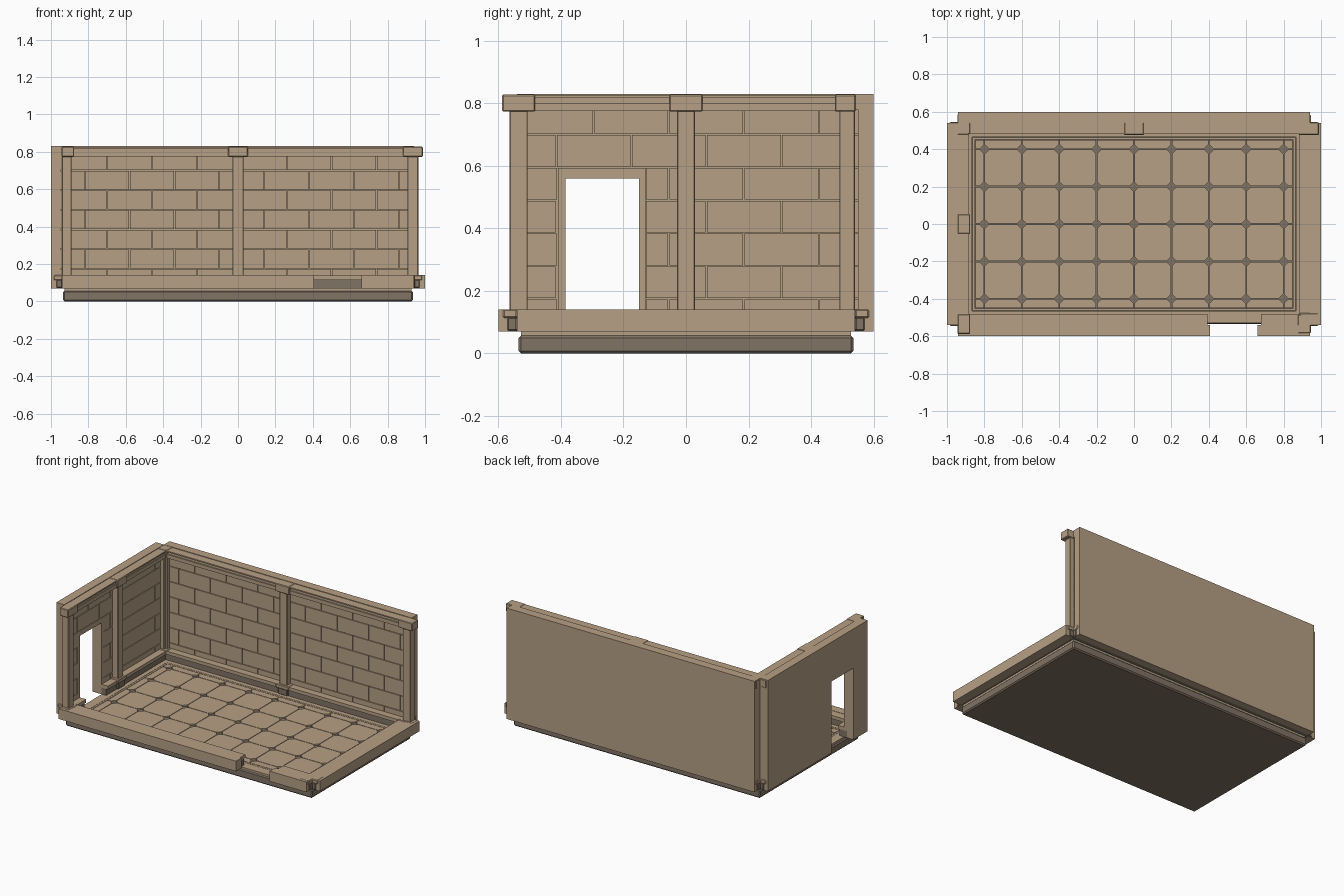
import bpy, bmesh
from mathutils import Matrix

if "Cube" in bpy.data.objects:
    bpy.data.objects.remove(bpy.data.objects["Cube"])


def material(name, rgb):
    m = bpy.data.materials.new(name)
    m.diffuse_color = (*rgb, 1)
    m.use_nodes = True
    m.node_tree.nodes["Principled BSDF"].inputs["Base Color"].default_value = m.diffuse_color
    return m


TAN = material("tan stone", (0.47, 0.353, 0.235))
DARK = material("grey brown stone", (0.222, 0.172, 0.13))


def finish(name, bm, mat, bevel=0):
    bmesh.ops.recalc_face_normals(bm, faces=bm.faces)
    me = bpy.data.meshes.new(name)
    bm.to_mesh(me)
    bm.free()
    me.materials.append(mat)
    ob = bpy.data.objects.new(name, me)
    bpy.context.collection.objects.link(ob)
    if bevel:
        b = ob.modifiers.new("bevel", 'BEVEL')
        b.width, b.segments = bevel, 1
    return ob


def boxes(name, items, mat=TAN, bevel=0):
    """One object from boxes given as (x0, x1, y0, y1, z0, z1)."""
    bm = bmesh.new()
    for x0, x1, y0, y1, z0, z1 in items:
        size = Matrix.Diagonal((x1 - x0, y1 - y0, z1 - z0, 1))
        place = Matrix.Translation(((x0 + x1) / 2, (y0 + y1) / 2, (z0 + z1) / 2))
        bmesh.ops.create_cube(bm, size=1, matrix=place @ size)
    return finish(name, bm, mat, bevel)


# Each side maps (u along, d inward from the outer face, z) to a box
SIDES = {
    "back": lambda u0, u1, d0, d1, z0, z1: (u0, u1, .6 - d1, .6 - d0, z0, z1),
    "front": lambda u0, u1, d0, d1, z0, z1: (u0, u1, -.6 + d0, -.6 + d1, z0, z1),
    "left": lambda u0, u1, d0, d1, z0, z1: (-1 + d0, -1 + d1, u0, u1, z0, z1),
    "right": lambda u0, u1, d0, d1, z0, z1: (1 - d1, 1 - d0, u0, u1, z0, z1),
}


def side_boxes(name, side, items, mat=TAN, bevel=0):
    return boxes(name, [SIDES[side](*i) for i in items], mat, bevel)


def spans(a, b, gap):
    """Interval a..b without the gap."""
    if not gap:
        return [(a, b)]
    out = [(a, min(b, gap[0])), (max(a, gap[1]), b)]
    return [(p, q) for p, q in out if q - p > 0.005]


# Base plinth and the dark core seen in the floor recesses
boxes("base_plinth", [(-.935, .935, -.535, .535, 0, .058)], DARK, .008)
boxes("floor_core", [(-.87, .87, -.47, .47, .05, .062)], DARK)

# Floor tiles with clipped corners that leave diamond recesses
bm = bmesh.new()
xs = [-.85] + [-.8 + .2 * i for i in range(9)] + [.85]
ys = [-.45] + [-.4 + .2 * i for i in range(5)] + [.45]
g, c = .002, .023
for x0, x1 in zip(xs, xs[1:]):
    for y0, y1 in zip(ys, ys[1:]):
        a, b, p, q = x0 + g, x1 - g, y0 + g, y1 - g
        # only clip where four tiles meet
        l, r = (c if x0 > -.84 else 0), (c if x1 < .84 else 0)
        f, k = (c if y0 > -.44 else 0), (c if y1 < .44 else 0)
        pts = []
        for px, py, cx, cy, flip in ((a, p, l, f, 0), (b, p, -r, f, 1),
                                     (b, q, -r, -k, 0), (a, q, l, -k, 1)):
            if cx and cy:
                pair = [(px, py + cy), (px + cx, py)]
                pts += pair[::-1] if flip else pair
            else:
                pts.append((px, py))
        face = bm.faces.new([bm.verts.new((x, y, .071)) for x, y in pts])
        ext = bmesh.ops.extrude_face_region(bm, geom=[face])
        low = [v for v in ext["geom"] if isinstance(v, bmesh.types.BMVert)]
        bmesh.ops.translate(bm, verts=low, vec=(0, 0, -.011))
finish("floor_tiles", bm, TAN)

# Floor border strip and the wider rim under the walls
for name, w, h, t, z in (("floor_border", .863, .463, .012, .071),
                         ("floor_rim", .928, .528, .063, .071)):
    boxes(name, [(-w, w, -h, -h + t, .05, z), (-w, w, h - t, h, .05, z),
                 (-w, -w + t, -h + t, h - t, .05, z), (w - t, w, -h + t, h - t, .05, z)])


def skirting(side, half, gap, feet):
    """Dark strip under a tan ledge along the inner side, with block feet."""
    runs = spans(-half, half, gap)
    side_boxes(side + "_skirting", side,
               [(a, b, .05, .105, .07, .115) for a, b in runs], DARK)
    side_boxes(side + "_skirting_ledge", side,
               [(a, b, .05, .118, .115, .138) for a, b in runs])
    side_boxes(side + "_feet", side,
               [(u - .036, u + .036, .055, .118, .072, .116) for u in feet], DARK, .004)
    side_boxes(side + "_foot_plates", side,
               [(u - .05, u + .05, .055, .124, .114, .141) for u in feet], TAN, .004)


def wall(side, half, door, joint, panel):
    n = side + "_wall_"
    h = half - .005
    # Outer slab, cut by the door
    slab = [(-half, half, .05, .06, .78, .83)]
    for a, b in spans(-half, half, door):
        slab.append((a, b, 0, .05, .07, .83))
    if door:
        slab.append((*door, 0, .05, .56, .83))
    side_boxes(n + "slab", side, slab)

    # Staggered bricks
    bricks, e = [], .002
    for row in range(7):
        z0, z1 = .07 + .105 * row, .175 + .105 * row
        z0, z1 = max(z0, .13), min(z1, .79)
        clear = (door[0] - .025, door[1] + .02) if door and z0 < .56 else None
        start = joint + (.12 if row % 2 else 0) - 1.2
        for k in range(11):
            a = max(start + .24 * k, panel[0])
            b = min(start + .24 * (k + 1), panel[1])
            if b - a > .01:
                bricks += [(p + e, q - e, .045, .07, z0 + e, z1 - e)
                           for p, q in spans(a, b, clear)]
    side_boxes(n + "bricks", side, bricks)
    if door:
        a, b = door
        side_boxes("door_surround", side, [
            (a - .025, a, .045, .07, .07, .593), (b, b + .02, .045, .07, .07, .593),
            (a, b, .045, .07, .56, .593)])

    # Moulded top beam
    side_boxes(n + "top_beam", side, [(-h, h, .055, .118, .818, .826),
                                      (-h, h, .055, .108, .80, .818),
                                      (-h, h, .055, .115, .775, .80)])
    # Middle pillar and end pillars, which stick out past the slab
    posts = (-h, 0, h)
    side_boxes(n + "pillars", side,
               [(u - .029, u + .029, .045 if u == 0 else .06, .11, .11, .80)
                for u in posts], TAN, .003)
    side_boxes(n + "pillar_caps", side,
               [(u - .053, u + .053, .057, .124, .773, .828) for u in posts], TAN, .004)
    skirting(side, h, door, posts)


wall("back", .94, None, -.46, (-.93, .935))
wall("left", .54, (-.385, -.15), -.295, (-.535, .53))

# Low sills on the open sides, with an entry gap in the front
for side, half, gap in (("front", .94, (.405, .66)), ("right", .54, None)):
    side_boxes(side + "_sill", side,
               [(a, b, 0, .06, .07, .14) for a, b in spans(-half, half, gap)])
    inner = (gap[0] - .012, gap[1] + .02) if gap else None
    skirting(side, half - .005, inner, (-half + .005, half - .005))
